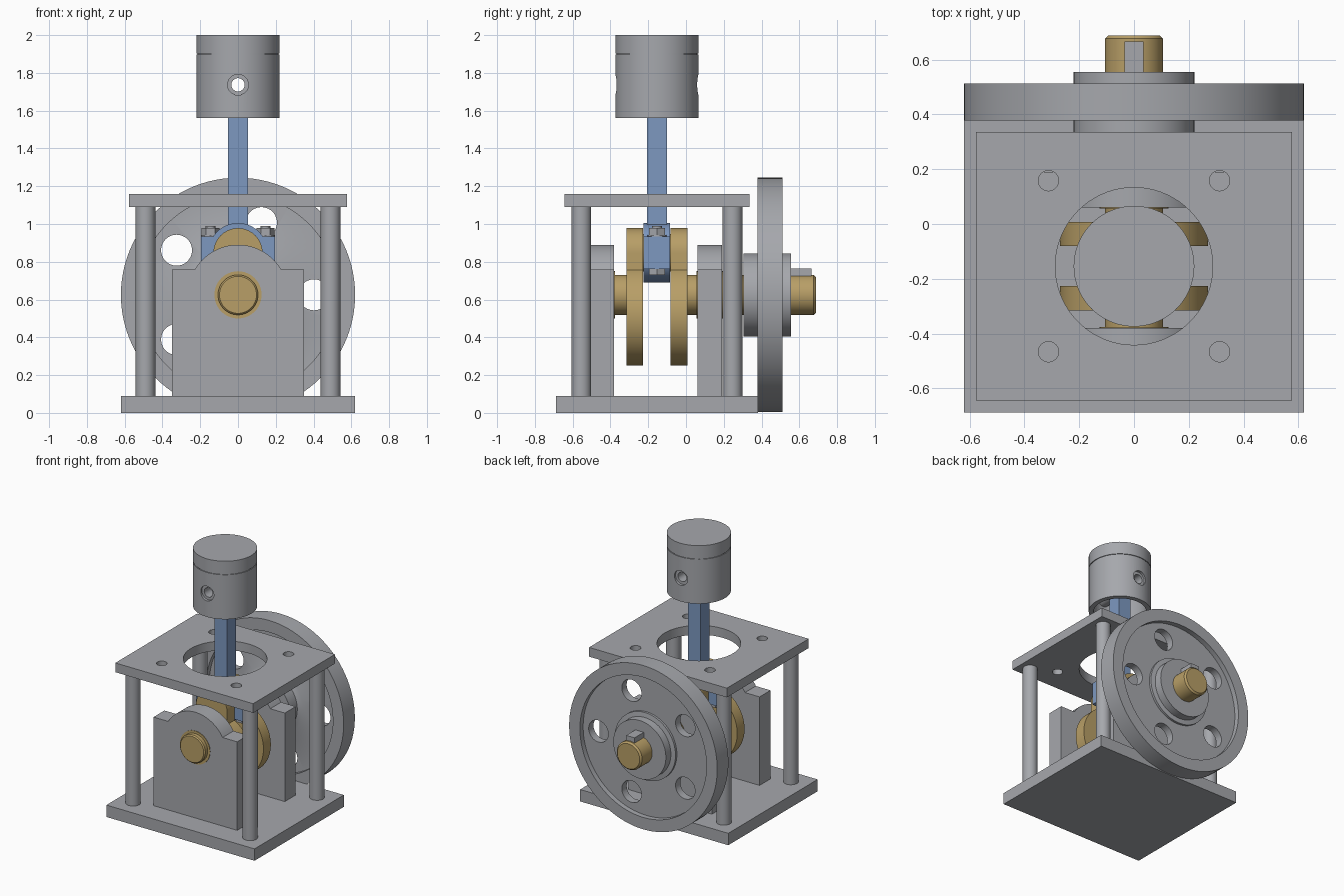
import bpy, bmesh, math
from mathutils import Matrix, Vector

if "Cube" in bpy.data.objects:
    bpy.data.objects.remove(bpy.data.objects["Cube"])

CY = -0.154      # y of the piston axis
SZ = 0.625       # height of the crankshaft axis
PZ = 0.848       # height of the crank pin
WZ = 1.737       # height of the piston pin


def material(name, rgb):
    m = bpy.data.materials.new(name)
    m.diffuse_color = (*rgb, 1)
    m.use_nodes = True
    m.node_tree.nodes["Principled BSDF"].inputs["Base Color"].default_value = m.diffuse_color
    return m


STEEL = material("steel_grey", (0.38, 0.39, 0.415))
BRASS = material("brass_gold", (0.48, 0.345, 0.135))
BLUE = material("rod_blue", (0.205, 0.315, 0.53))


def finish(name, bm, mat):
    bmesh.ops.recalc_face_normals(bm, faces=bm.faces)
    me = bpy.data.meshes.new(name)
    bm.to_mesh(me)
    bm.free()
    me.materials.append(mat)
    me.shade_smooth()
    me.set_sharp_from_angle(angle=math.radians(30))
    ob = bpy.data.objects.new(name, me)
    bpy.context.collection.objects.link(ob)
    return ob


def box(name, x, y, z, mat=STEEL):
    bm = bmesh.new()
    bmesh.ops.create_cube(bm, size=1)
    for v in bm.verts:
        v.co = [(a[0] + a[1]) / 2 + c * (a[1] - a[0]) for a, c in zip((x, y, z), v.co)]
    return finish(name, bm, mat)


def lathe(name, profile, mat=STEEL, axis="Z", at=(0, 0, 0), steps=64):
    """Spin (radius, position) points about an axis along Z or Y."""
    bm = bmesh.new()
    vs = [bm.verts.new((r, 0, h)) for r, h in profile]
    es = [bm.edges.new(p) for p in zip(vs, vs[1:])]
    bmesh.ops.spin(bm, geom=vs + es, cent=(0, 0, 0), axis=(0, 0, 1),
                   angle=2 * math.pi, steps=steps, use_merge=True)
    bmesh.ops.remove_doubles(bm, verts=bm.verts, dist=1e-5)
    if axis == "Y":
        bm.transform(Matrix.Rotation(-math.pi / 2, 4, "X"))
    bm.transform(Matrix.Translation(Vector(at)))
    return finish(name, bm, mat)


def rod(name, r, a, b, mat=STEEL, axis="Z", at=(0, 0, 0), steps=48):
    return lathe(name, [(0, a), (r, a), (r, b), (0, b)], mat, axis, at, steps)


def plate(name, outline, y0, y1, mat=STEEL):
    """Extrude an (x, z) outline along y."""
    bm = bmesh.new()
    f = bm.faces.new([bm.verts.new((x, y0, z)) for x, z in outline])
    new = bmesh.ops.extrude_face_region(bm, geom=[f])["geom"]
    bmesh.ops.translate(bm, vec=(0, y1 - y0, 0),
                        verts=[v for v in new if isinstance(v, bmesh.types.BMVert)])
    return finish(name, bm, mat)


def arc(r, cz, a0, a1, n=32):
    """Points (x, z) on an arc centred on x = 0, angles in degrees."""
    ts = [math.radians(a0 + (a1 - a0) * i / n) for i in range(n + 1)]
    return [(r * math.cos(t), cz + r * math.sin(t)) for t in ts]


def cut(ob, cutters):
    for c in cutters:
        mod = ob.modifiers.new("cut", "BOOLEAN")
        mod.operation, mod.object, mod.solver = "DIFFERENCE", c, "EXACT"
    bpy.context.view_layer.update()
    me = bpy.data.meshes.new_from_object(ob.evaluated_get(bpy.context.evaluated_depsgraph_get()))
    ob.modifiers.clear()
    ob.data = me
    me.shade_smooth()
    me.set_sharp_from_angle(angle=math.radians(30))
    for c in cutters:
        bpy.data.objects.remove(c)


# Frame: base, posts and drilled top plate
box("base_plate", (-0.62, 0.62), (-0.688, 0.38), (0, 0.09))
for sx in (-1, 1):
    for sy in (-1, 1):
        rod("post", 0.052, 0.09, 1.09, at=(sx * 0.49, CY + sy * 0.4, 0))
top = box("top_plate", (-0.577, 0.577), (-0.643, 0.335), (1.09, 1.16))
cut(top, [rod("cutter", 0.287, 1, 1.3, at=(0, CY, 0), steps=72)]
    + [rod("cutter", 0.037, 1, 1.3, at=(sx * 0.312, CY + sy * 0.312, 0), steps=32)
       for sx in (-1, 1) for sy in (-1, 1)])

# Bearing supports with rounded crowns
a = math.degrees(math.asin(0.135 / 0.265))
outline = [(-0.35, 0.09), (0.35, 0.09), (0.35, 0.76)] + arc(0.265, SZ, a, 180 - a) + [(-0.35, 0.76)]
for y in (-0.51, 0.06):
    plate("bearing_support", outline, y, y + 0.13)
    rod("bearing_bush", 0.125, y - 0.004, y + 0.134, BRASS, "Y", (0, 0, SZ))

# Crankshaft: two journals, two webs with round counterweights, crank pin
R = 0.106
lathe("front_journal", [(0, -0.55), (R - 0.008, -0.55), (R, -0.542), (R, -0.25), (0, -0.25)],
      BRASS, "Y", (0, 0, SZ))
lathe("rear_journal", [(0, -0.06), (R, -0.06), (R, 0.676), (R - 0.012, 0.688), (0, 0.688)],
      BRASS, "Y", (0, 0, SZ))
b = math.degrees(math.acos(0.13 / 0.27))
web = arc(0.13, PZ, 0, 180) + arc(0.27, 0.52, 180 - b, 360 + b, 64)
for y in (CY - 0.161, CY + 0.073):
    plate("crank_web", web, y, y + 0.088, BRASS)
rod("crank_pin", 0.1, CY - 0.1, CY + 0.1, BRASS, "Y", (0, 0, PZ))

# Connecting rod
box("rod_shank", (-0.052, 0.052), (CY - 0.053, CY + 0.053), (0.95, 1.67), BLUE)
e = math.degrees(math.asin(0.086 / 0.157))
half = arc(0.157, PZ, e, 180 - e)
low = arc(0.157, PZ, 180 + e, 360 - e)
big = ([(0.195, PZ + 0.086)] + half + [(-0.195, PZ + 0.086), (-0.195, PZ - 0.086)]
       + low + [(0.195, PZ - 0.086)])
plate("rod_big_end", big, CY - 0.07, CY + 0.07, BLUE)
small = lathe("rod_small_end", [(0.055, -0.053), (0.095, -0.053), (0.095, 0.053),
                                (0.055, 0.053), (0.055, -0.053)], BLUE, "Y", (0, CY, WZ))

# Rod bolts with hexagonal nuts and heads
for sx in (-1, 1):
    p = (sx * 0.145, CY, 0)
    rod("rod_bolt", 0.026, 0.74, 0.99, at=p, steps=24)
    rod("bolt_washer", 0.05, 0.93, 0.942, at=p, steps=32)
    rod("bolt_nut", 0.048, 0.942, 0.98, at=p, steps=6)
    rod("bolt_head", 0.048, 0.73, 0.765, at=p, steps=6)

# Hollow piston with ring groove and pin bore
piston = lathe("piston", [(0, 2.0), (0.22, 2.0), (0.22, 1.903), (0.214, 1.903), (0.214, 1.897),
                          (0.22, 1.897), (0.22, 1.56), (0.185, 1.56), (0.185, 1.88), (0, 1.88)],
               at=(0, CY, 0), steps=80)
cut(piston, [rod("cutter", 0.055, -0.4, 0.4, axis="Y", at=(0, CY, WZ))])
lathe("piston_pin", [(0.035, -0.2), (0.055, -0.2), (0.055, 0.2), (0.035, 0.2), (0.035, -0.2)],
      axis="Y", at=(0, CY, WZ), steps=40)

# Flywheel: hub, collar, recessed web with five holes, heavy rim
wheel = lathe("flywheel", [(0, 0.305), (0.22, 0.305), (0.22, 0.395), (0.255, 0.415), (0.53, 0.415),
                           (0.53, 0.378), (0.62, 0.378), (0.62, 0.512), (0.53, 0.512), (0.53, 0.473),
                           (0.255, 0.473), (0.255, 0.49), (0.22, 0.495), (0.22, 0.555), (0, 0.555)],
              axis="Y", at=(0, 0, SZ), steps=96)
cut(wheel, [rod("cutter", 0.082, 0.2, 0.7, axis="Y", steps=40,
                at=(0.402 * math.cos(i * math.tau / 5), 0, SZ + 0.402 * math.sin(i * math.tau / 5)))
            for i in range(5)])
box("shaft_key", (-0.035, 0.035), (0.5, 0.665), (0.68, 0.765))
